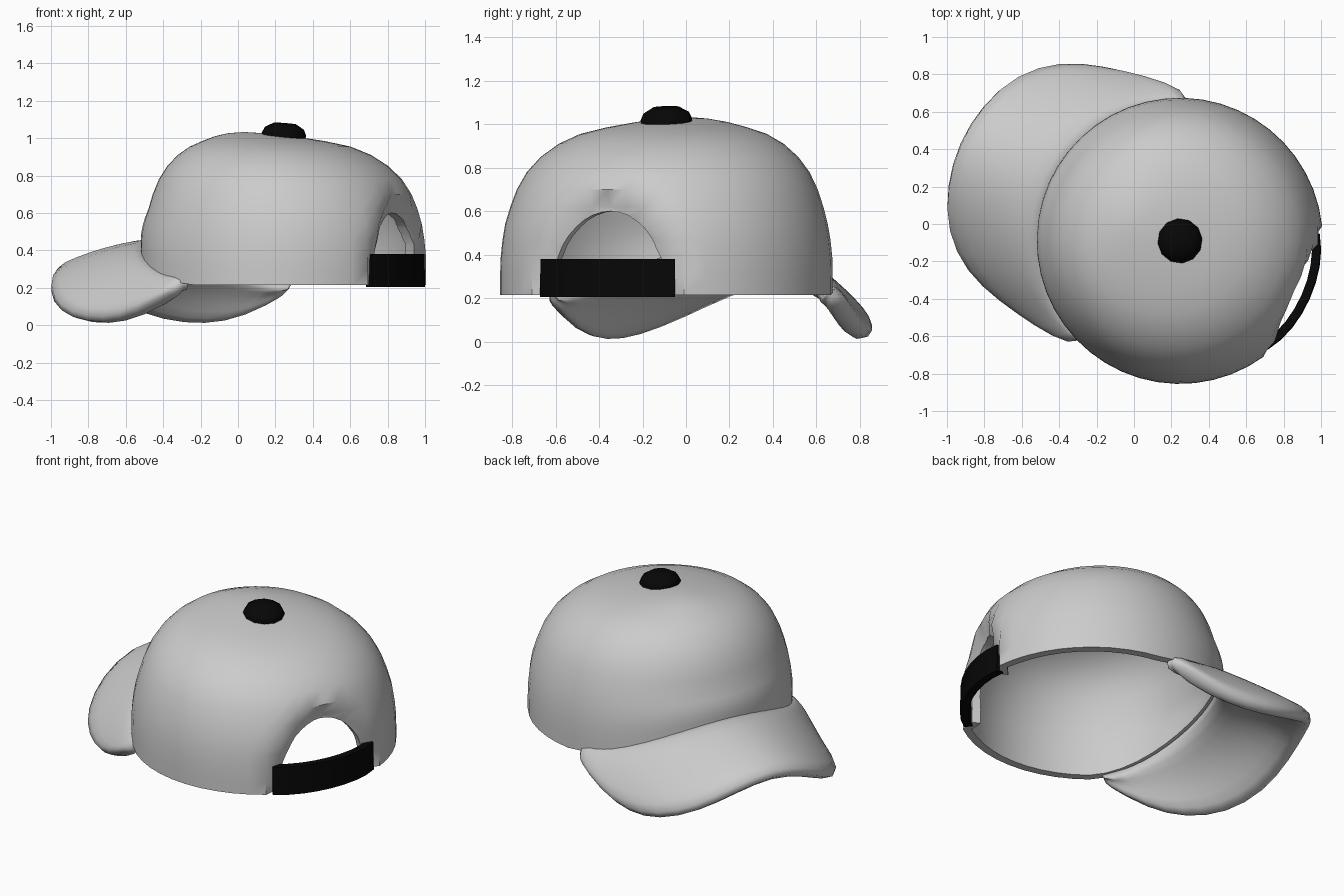
import bpy, bmesh
from math import sin, cos, radians, degrees, pi, hypot

if "Cube" in bpy.data.objects:
    bpy.data.objects.remove(bpy.data.objects["Cube"])

TURN, CX, CY = radians(156), 0.245, -0.09     # cap faces local +x, then is turned
black = bpy.data.materials.new("black")
black.diffuse_color = (0.002, 0.002, 0.002, 1)
black.use_nodes = True
black.node_tree.nodes["Principled BSDF"].inputs["Base Color"].default_value = black.diffuse_color


def make(name, verts, faces, mat=None):
    me = bpy.data.meshes.new(name)
    me.from_pydata(verts, [], faces)
    ob = bpy.data.objects.new(name, me)
    bpy.context.collection.objects.link(ob)
    ob.location, ob.rotation_euler = (CX, CY, 0), (0, 0, TURN)
    if mat:
        me.materials.append(mat)
    return ob


def finish(ob, angle=40):
    bpy.ops.object.select_all(action='DESELECT')
    bpy.context.view_layer.objects.active = ob
    ob.select_set(True)
    for m in list(ob.modifiers):
        bpy.ops.object.modifier_apply(modifier=m.name)
    bpy.ops.object.shade_smooth_by_angle(angle=radians(angle))


def rim(a):
    """Height of the crown's lower edge: arched over the brim."""
    d = abs((degrees(a) + 180) % 360 - 180)
    return 0.215 + (0.22 * cos(radians(d * 1.2)) ** 1.6 if d < 75 else 0)


# crown: horizontal rings (height, radius, forward shift), tilted towards the front
rings = [(.215, .765, 0), (.30, .765, 0), (.38, .763, 0), (.46, .755, 0), (.54, .742, 0),
         (.62, .72, .005), (.70, .692, .01), (.78, .65, .02), (.85, .592, .035),
         (.91, .517, .055), (.955, .43, .08), (.985, .325, .12), (1.01, .21, .175),
         (1.026, .10, .22)]
N = 48
HOLE_W, HOLE_H = .29, .385
verts, faces = [], []
for z0, r, sh in rings:
    for j in range(N):
        a = 2 * pi * j / N
        z = z0 if z0 > .62 else rim(a) + (z0 - .215) / .405 * (.62 - rim(a))
        d = hypot((pi - a) * r / HOLE_W, (z - .215) / HOLE_H)
        t = min(1, max(0, (1.36 - d) / .42))
        q = r - .105 * t * t * (3 - 2 * t)      # surface rolls in around the rear opening
        verts.append((sh + q * cos(a), q * sin(a), z))
for i in range(len(rings) - 1):
    for j in range(N):
        k = (j + 1) % N
        faces.append((i * N + j, i * N + k, i * N + N + k, i * N + N + j))
verts.append((.235, 0, 1.033))
last = (len(rings) - 1) * N
faces += [(last + j, last + (j + 1) % N, len(verts) - 1) for j in range(N)]
crown = make("crown", verts, faces)
m = crown.modifiers.new("wall", 'SOLIDIFY')
m.thickness, m.offset = .05, -1

# rear arched opening
n = 40
pr = [(HOLE_W * cos(2 * pi * i / n), .215 + HOLE_H * sin(2 * pi * i / n))
      for i in range(n)]
cv = [(x, y, z) for x in (-1.1, -.35) for y, z in pr]
cf = [tuple(range(n)), tuple(range(2 * n - 1, n - 1, -1))]
cf += [(i, i + n, (i + 1) % n + n, (i + 1) % n) for i in range(n)]
cutter = make("opening_cutter", cv, cf)
bm = bmesh.new()
bm.from_mesh(cutter.data)
bmesh.ops.recalc_face_normals(bm, faces=bm.faces)
bm.to_mesh(cutter.data)
bm.free()
cutter.hide_render = True
bpy.context.view_layer.update()
m = crown.modifiers.new("opening", 'BOOLEAN')
m.object, m.operation, m.solver = cutter, 'DIFFERENCE', 'EXACT'
finish(crown, 50)
bpy.data.objects.remove(cutter)

# brim: inner edge follows the crown, outer edge from a mirrored half outline
half = [(1.30, 0, .305), (1.265, .24, .235), (1.17, .445, .12), (.985, .60, .03),
        (.76, .665, .005), (.55, .70, .045), (.28, .72, .185)]
inner = [0, 13, 25, 37, 49, 60, 70]
outline = [(p, a, 1) for p, a in zip(half, inner)]
outline = [(p, a, -1) for p, a, s in outline[:0:-1]] + outline
ROWS = 5
verts, faces = [], []
for (x, y, z), deg, s in outline:
    a = radians(deg)
    p = (.725 * cos(a), .725 * sin(a), rim(a) - .01)
    for k in range(ROWS):
        t = k / (ROWS - 1)
        verts.append((p[0] + (x - p[0]) * t, s * (p[1] + (y - p[1]) * t),
                      p[2] + (z - p[2]) * t + .025 * sin(pi * t)))
for i in range(len(outline) - 1):
    for k in range(ROWS - 1):
        b = i * ROWS + k
        faces.append((b, b + 1, b + ROWS + 1, b + ROWS))
brim = make("brim", verts, faces)
m = brim.modifiers.new("thickness", 'SOLIDIFY')
m.thickness, m.offset = .10, 0
brim.modifiers.new("round", 'SUBSURF').levels = 1
finish(brim, 75)

# strap across the opening, its ends sunk into the crown
verts, faces, S = [], [], 8
for i in range(S + 1):
    f = 2 * i / S - 1
    a = pi + radians(27 * f)
    o = .757 - .012 * f ** 4
    verts += [(r * cos(a), r * sin(a), z)
              for r, z in ((o - .045, .205), (o + .004, .205), (o, .38), (o - .045, .38))]
    if i:
        b = 4 * i
        faces += [(b - 4 + k, b - 4 + (k + 1) % 4, b + (k + 1) % 4, b + k) for k in range(4)]
faces += [(3, 2, 1, 0), (4 * S, 4 * S + 1, 4 * S + 2, 4 * S + 3)]
finish(make("strap", verts, faces, black))

# button on top
verts, faces, B = [], [], 12
dome = [(.112, -.03), (.12, .01), (.105, .042), (.06, .068)]
for r, z in dome:
    verts += [(r * cos(2 * pi * j / B), r * sin(2 * pi * j / B), z) for j in range(B)]
for i in range(len(dome) - 1):
    faces += [(i * B + j, i * B + (j + 1) % B, i * B + B + (j + 1) % B, i * B + B + j)
              for j in range(B)]
faces += [tuple(range(B - 1, -1, -1)), tuple(range(3 * B, 4 * B))]
button = make("button", verts, faces, black)
button.location.z = 1.011
button.rotation_euler = (0, radians(-5), TURN)
finish(button)
